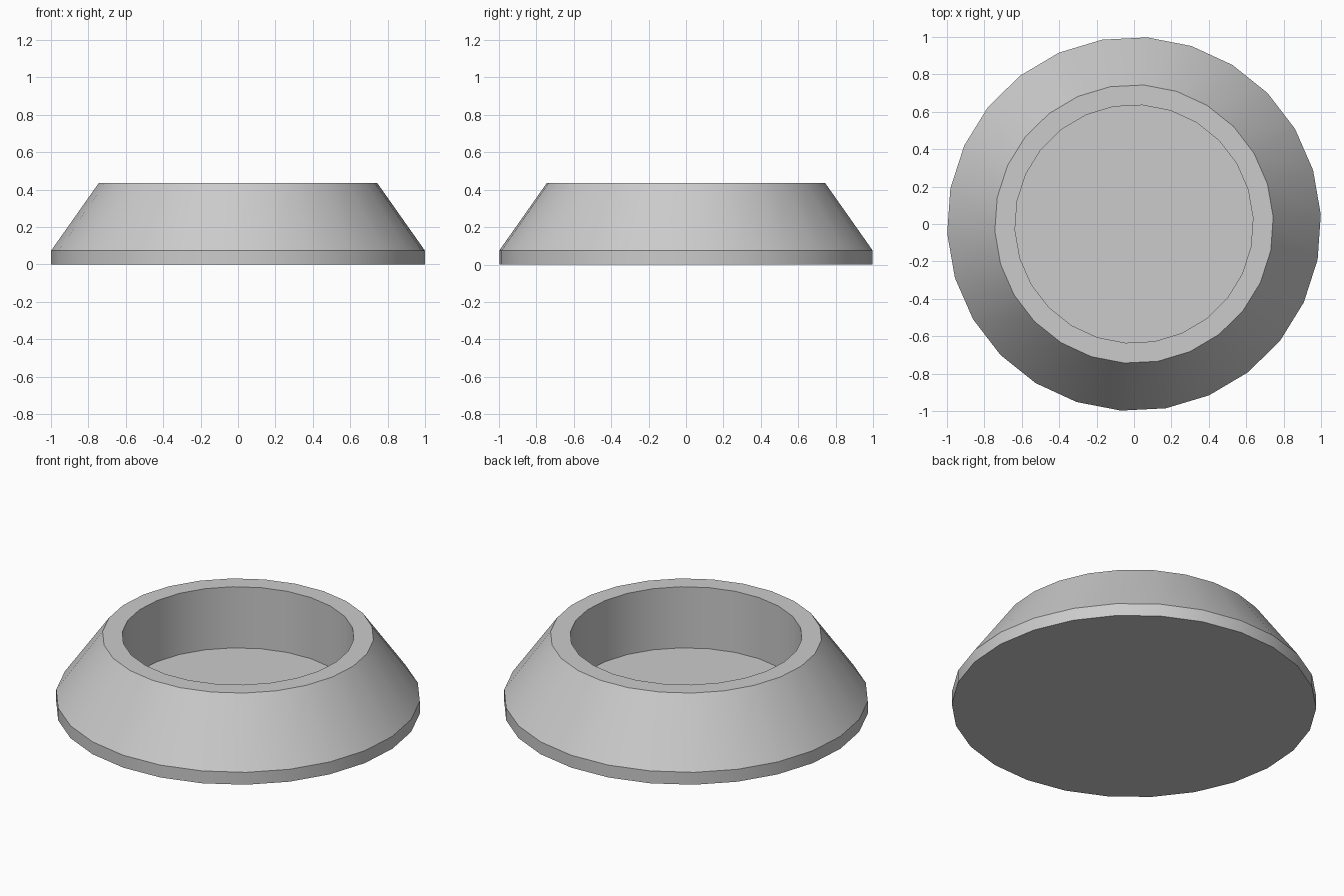
import bpy, bmesh
from math import cos, sin, radians, tau

if "Cube" in bpy.data.objects:
    bpy.data.objects.remove(bpy.data.objects["Cube"])

SIDES = 26
START = radians(2.9)

# Lathe profile (radius, height): base rim, sloped wall, flat lip, recessed well
profile = [(1.0, 0.0), (1.0, 0.075), (0.745, 0.436), (0.637, 0.436), (0.637, 0.066)]

bm = bmesh.new()
rings = [[bm.verts.new((r * cos(START + tau * i / SIDES),
                        r * sin(START + tau * i / SIDES), z))
          for i in range(SIDES)] for r, z in profile]

# Walls between neighbouring rings
for a, b in zip(rings, rings[1:]):
    for i in range(SIDES):
        j = (i + 1) % SIDES
        bm.faces.new((a[i], a[j], b[j], b[i]))

# Underside and well floor
bm.faces.new(rings[0][::-1])
bm.faces.new(rings[-1])

mesh = bpy.data.meshes.new("round_dish")
bm.to_mesh(mesh)
bm.free()
dish = bpy.data.objects.new("round_dish", mesh)
bpy.context.collection.objects.link(dish)

# Smooth around the walls, crisp at the rims
bpy.context.view_layer.objects.active = dish
dish.select_set(True)
bpy.ops.object.shade_smooth_by_angle(angle=radians(30))
